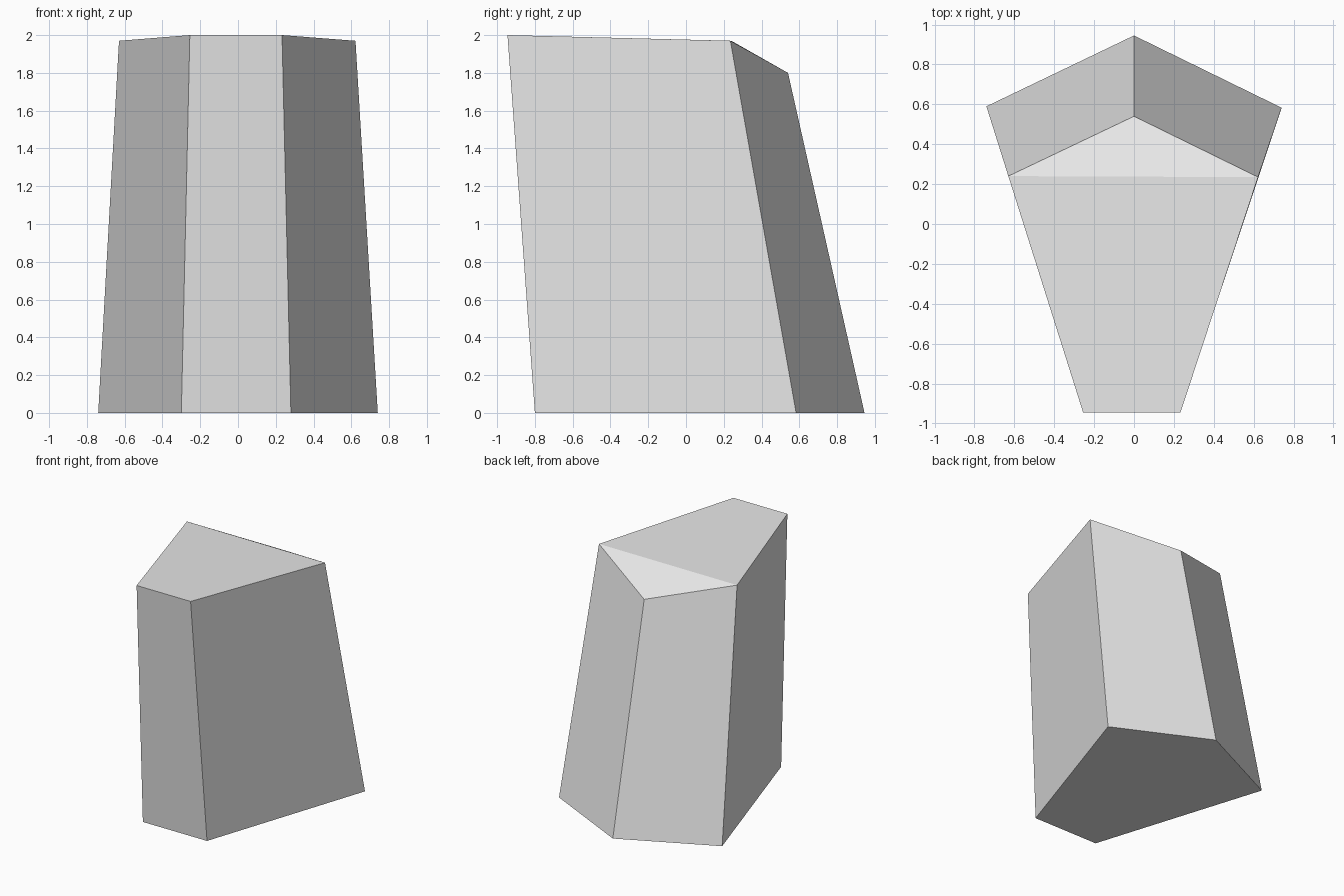
import bpy
import bmesh

# Remove the default cube
cube = bpy.data.objects.get("Cube")
if cube:
    bpy.data.objects.remove(cube, do_unlink=True)

# Single flat grey material
grey = bpy.data.materials.new("light_grey")
grey.use_nodes = True
colour = (0.8, 0.8, 0.8, 1.0)
grey.diffuse_color = colour
grey.node_tree.nodes["Principled BSDF"].inputs["Base Color"].default_value = colour

# Five-sided outlines, counter-clockwise from the front right corner
bottom_outline = [(-0.30, -0.80, 0), (0.28, -0.80, 0), (0.74, 0.583, 0),
                  (0, 0.945, 0), (-0.74, 0.59, 0)]
top_outline = [(-0.255, -0.945, 2), (0.233, -0.945, 2), (0.622, 0.235, 1.97),
               (0, 0.54, 1.8), (-0.63, 0.24, 1.97)]

# Tapered block: base, walls, and a top creased into a slab and a rear bevel
bm = bmesh.new()
low = [bm.verts.new(p) for p in bottom_outline]
high = [bm.verts.new(p) for p in top_outline]
bm.faces.new(low[::-1])
for i in range(len(low)):
    j = (i + 1) % len(low)
    bm.faces.new((low[i], low[j], high[j], high[i]))
bm.faces.new((high[0], high[1], high[2], high[4]))
bm.faces.new((high[2], high[3], high[4]))
bmesh.ops.recalc_face_normals(bm, faces=bm.faces)

mesh = bpy.data.meshes.new("tapered_block")
bm.to_mesh(mesh)
bm.free()
mesh.materials.append(grey)
block = bpy.data.objects.new("tapered_block", mesh)
bpy.context.collection.objects.link(block)
